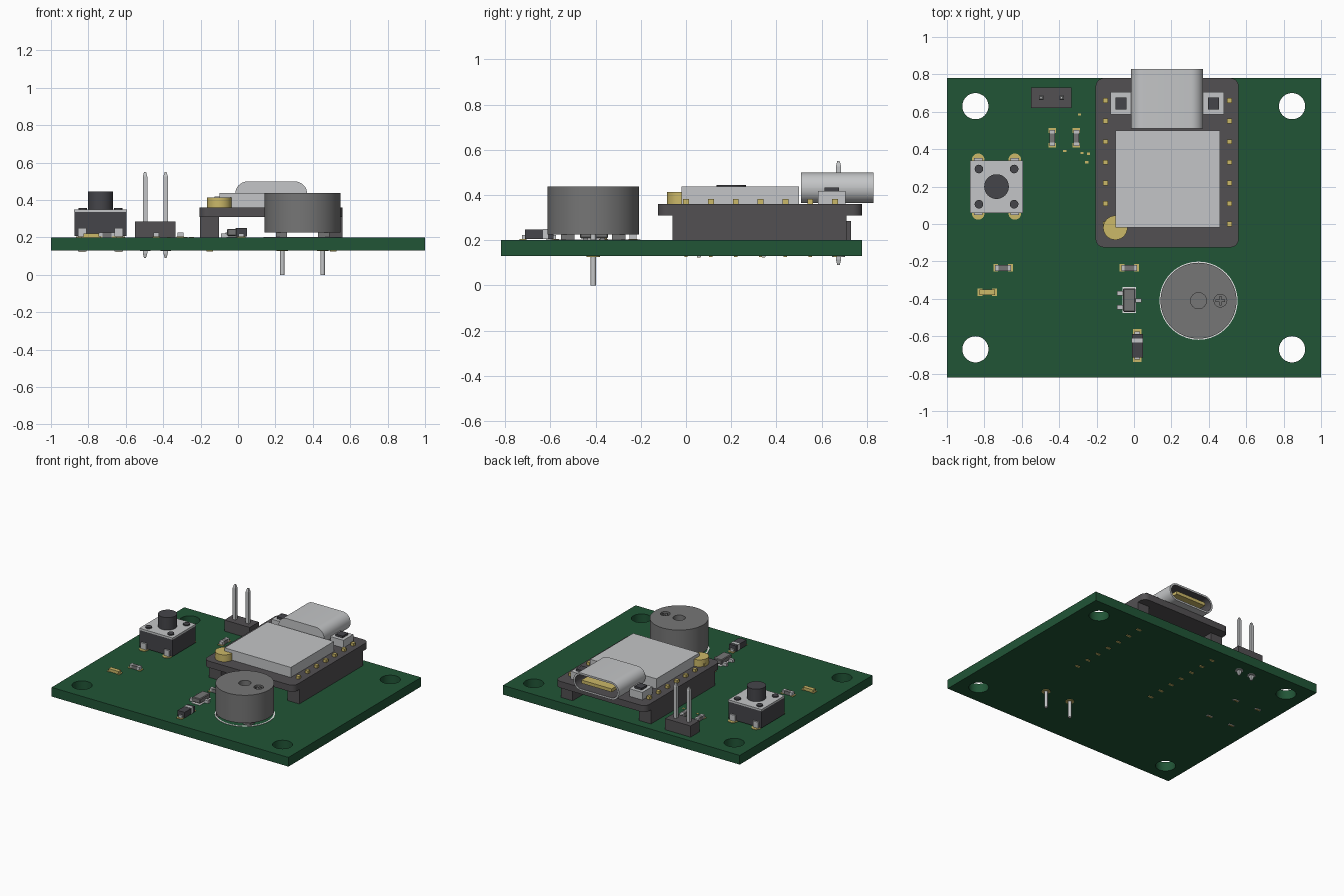
import bpy, bmesh, math
from mathutils import Vector, Matrix

if "Cube" in bpy.data.objects:
    bpy.data.objects.remove(bpy.data.objects["Cube"], do_unlink=True)


def material(name, r, g, b):
    m = bpy.data.materials.new(name)
    m.use_nodes = True
    m.diffuse_color = (r, g, b, 1)
    m.node_tree.nodes["Principled BSDF"].inputs["Base Color"].default_value = (r, g, b, 1)
    return m


GREEN = material("board green", 0.015, 0.09, 0.037)
DARK = material("dark plastic", 0.085, 0.08, 0.085)
BLACK = material("button charcoal", 0.06, 0.06, 0.068)
GREY = material("buzzer grey", 0.18, 0.18, 0.18)
SILVER = material("silver metal", 0.55, 0.56, 0.57)
GOLD = material("gold plating", 0.6, 0.48, 0.14)
WHITE = material("white print", 0.85, 0.85, 0.85)


def finish(name, bm, mats, smooth=False):
    bmesh.ops.recalc_face_normals(bm, faces=bm.faces)
    mesh = bpy.data.meshes.new(name)
    bm.to_mesh(mesh)
    bm.free()
    for m in mats:
        mesh.materials.append(m)
    ob = bpy.data.objects.new(name, mesh)
    bpy.context.collection.objects.link(ob)
    if smooth:
        bpy.ops.object.select_all(action="DESELECT")
        bpy.context.view_layer.objects.active = ob
        ob.select_set(True)
        bpy.ops.object.shade_smooth_by_angle(angle=math.radians(30))
    return ob


def box(name, x, y, z, mat, bevel=0):
    """Box from (low, high) pairs on each axis."""
    bm = bmesh.new()
    bmesh.ops.create_cube(bm, size=1)
    for v in bm.verts:
        v.co = Vector([(p[0] + p[1]) / 2 + c * (p[1] - p[0]) for p, c in zip((x, y, z), v.co)])
    if bevel:
        bmesh.ops.bevel(bm, geom=bm.edges[:], offset=bevel, segments=1, affect="EDGES")
    return finish(name, bm, [mat])


def block(name, cx, cy, w, d, z0, z1, mat, bevel=0):
    return box(name, (cx - w / 2, cx + w / 2), (cy - d / 2, cy + d / 2), (z0, z1), mat, bevel)


def circle(cx, cy, r, n=40):
    return [(cx + r * math.cos(math.tau * i / n), cy + r * math.sin(math.tau * i / n)) for i in range(n)]


def rounded(x0, x1, y0, y1, r, n=8):
    pts = []
    corners = ((x1 - r, y1 - r), (x0 + r, y1 - r), (x0 + r, y0 + r), (x1 - r, y0 + r))
    for k, (cx, cy) in enumerate(corners):
        for i in range(n + 1):
            a = math.pi / 2 * (k + i / n)
            pts.append((cx + r * math.cos(a), cy + r * math.sin(a)))
    return pts


def plate(name, outline, z0, z1, mat, holes=(), smooth=True):
    """Extruded outline with optional through holes."""
    bm = bmesh.new()
    edges = []
    for loop in (outline, *holes):
        vs = [bm.verts.new((x, y, z0)) for x, y in loop]
        edges += [bm.edges.new((vs[i - 1], vs[i])) for i in range(len(vs))]
    if holes:
        bmesh.ops.triangle_fill(bm, edges=edges, use_beauty=True, normal=(0, 0, 1))
    else:
        bm.faces.new(vs)
    out = bmesh.ops.extrude_face_region(bm, geom=bm.faces[:])
    bmesh.ops.translate(bm, vec=(0, 0, z1 - z0),
                        verts=[g for g in out["geom"] if isinstance(g, bmesh.types.BMVert)])
    return finish(name, bm, [mat], smooth)


def disc(name, cx, cy, r, z0, z1, mat, n=32):
    return plate(name, circle(cx, cy, r, n), z0, z1, mat)


def ring(name, cx, cy, r, inner, z0, z1, mat):
    return plate(name, circle(cx, cy, r), z0, z1, mat, [circle(cx, cy, inner)])


TOP, BOTTOM = 0.2, 0.13

# Circuit board with four mounting holes
plate("circuit_board", [(-1, -0.82), (1, -0.82), (1, 0.78), (-1, 0.78)], BOTTOM, TOP, GREEN,
      [circle(x, y, 0.07) for x in (-0.848, 0.845) for y in (-0.67, 0.63)])

# Controller module: header strips, carrier board, shield
for x in (-0.152, 0.51):
    block("module_header_strip", x, 0.325, 0.1, 0.77, TOP, 0.31, DARK)
    for i in range(7):
        y = i * 0.11
        block("module_pin", x, y, 0.026, 0.026, 0.35, 0.382, GOLD)
        block("module_pin_tail", x, y, 0.035, 0.015, BOTTOM - 0.005, BOTTOM + 0.01, GOLD)
plate("module_board", rounded(-0.205, 0.56, -0.125, 0.78, 0.045), 0.31, 0.36, DARK)
box("module_shield", (-0.1, 0.46), (-0.02, 0.5), (0.36, 0.437), SILVER)
disc("antenna_connector", -0.1, -0.02, 0.065, 0.36, 0.413, GOLD)
for x in (-0.07, 0.425):
    block("module_button_case", x, 0.645, 0.11, 0.12, 0.36, 0.418, SILVER)
    block("module_button_cap", x, 0.645, 0.06, 0.065, 0.418, 0.433, BLACK)

# Port shell: rounded tube with a dark recess and a contact tongue
bm = bmesh.new()
back = bm.faces.new([bm.verts.new((x, 0.51, z)) for x, z in rounded(-0.015, 0.37, 0.364, 0.499, 0.0665)])
out = bmesh.ops.extrude_face_region(bm, geom=[back])
bmesh.ops.translate(bm, vec=(0, 0.32, 0), verts=[g for g in out["geom"] if isinstance(g, bmesh.types.BMVert)])
mouth = max(bm.faces, key=lambda f: f.calc_center_median().y)
bmesh.ops.recalc_face_normals(bm, faces=bm.faces)
bmesh.ops.inset_individual(bm, faces=[mouth], thickness=0.014)
out = bmesh.ops.extrude_discrete_faces(bm, faces=[mouth])
floor = out["faces"][0]
bmesh.ops.translate(bm, vec=(0, -0.2, 0), verts=floor.verts[:])
floor.material_index = 1
for e in floor.edges:
    for f in e.link_faces:
        f.material_index = 1
finish("port_shell", bm, [SILVER, DARK], True)
box("port_tongue", (0.05, 0.305), (0.62, 0.825), (0.419, 0.444), GOLD)

# Two pin header
box("pin_header_base", (-0.55, -0.335), (0.62, 0.73), (TOP, 0.285), DARK)
for x in (-0.497, -0.387):
    bm = bmesh.new()
    bmesh.ops.create_cube(bm, size=1)
    bmesh.ops.transform(bm, verts=bm.verts, matrix=Matrix.Translation((x, 0.675, 0.32)) @ Matrix.Diagonal((0.024, 0.024, 0.41, 1)))
    ends = [f for f in bm.faces if abs(f.normal.z) > 0.9]
    for f in ends:
        tip = bmesh.ops.extrude_discrete_faces(bm, faces=[f])["faces"][0]
        c = tip.calc_center_median()
        up = 0.025 if c.z > 0.3 else -0.025
        for v in tip.verts:
            v.co = c + (v.co - c) * 0.45 + Vector((0, 0, up))
    finish("header_pin", bm, [SILVER])
    ring("header_pin_pad", x, 0.675, 0.028, 0.012, BOTTOM - 0.004, BOTTOM, SILVER)

# Push button
bx, by = -0.735, 0.2
block("push_button_body", bx, by, 0.28, 0.28, 0.207, 0.335, BLACK)
block("push_button_cover", bx, by, 0.282, 0.28, 0.335, 0.349, SILVER)
disc("push_button_cap", bx, by, 0.066, 0.349, 0.444, BLACK)
for sx in (-1, 1):
    for sy in (-1, 1):
        disc("push_button_rivet", bx + sx * 0.094, by + sy * 0.094, 0.023, 0.349, 0.358, BLACK, 20)
        px, py = bx + sx * 0.098, by + sy * 0.143
        disc("push_button_pad", px, py, 0.034, TOP, TOP + 0.004, GOLD, 24)
        block("push_button_leg", px, py, 0.045, 0.018, BOTTOM - 0.005, 0.25, SILVER)
        block("push_button_tail", px, py, 0.035, 0.015, BOTTOM - 0.007, BOTTOM, GOLD)

# Buzzer with two openings in the lid
zx, zy = 0.345, -0.41
disc("buzzer_body", zx, zy, 0.203, 0.225, 0.38, GREY, 64)
plate("buzzer_lid", circle(zx, zy, 0.203, 64), 0.38, 0.437, GREY,
      [circle(zx, zy, 0.043, 24), circle(zx + 0.117, zy, 0.034, 24)])
for w, d in ((0.05, 0.012), (0.012, 0.05)):
    block("buzzer_polarity_mark", zx + 0.117, zy, w, d, 0.38, 0.43, GREY)
ring("buzzer_outline_print", zx, zy, 0.209, 0.198, TOP, TOP + 0.003, WHITE)
for i in range(4):
    a = math.pi * (i / 2 + 0.25)
    block("buzzer_foot", zx + 0.16 * math.cos(a), zy + 0.16 * math.sin(a), 0.06, 0.06, TOP, 0.225, GREY)
for x in (0.237, 0.453):
    disc("buzzer_pin", x, zy, 0.012, 0, 0.225, SILVER, 16)
    ring("buzzer_pin_pad", x, zy, 0.03, 0.012, BOTTOM - 0.004, BOTTOM, GOLD)


# Small surface parts: gold pads, metal ends, coloured middle
def chip(name, x, y, upright, mid, end, height=0.026):
    def part(label, off, length, width, z0, z1, mat):
        dx, dy = (0, off) if upright else (off, 0)
        w, d = (width, length) if upright else (length, width)
        block(name + label, x + dx, y + dy, w, d, z0, z1, mat)
    part("_body", 0, 0.05, 0.03, TOP, TOP + height, mid)
    for s in (-1, 1):
        part("_end", s * 0.033, 0.018, 0.031, TOP, TOP + height, end)
        part("_pad", s * 0.039, 0.026, 0.04, TOP, TOP + 0.004, GOLD)


for cx in (-0.437, -0.308):
    chip("capacitor", cx, 0.46, True, GREY, SILVER)
chip("resistor", -0.7, -0.235, False, GREY, SILVER)
chip("resistor", -0.025, -0.235, False, GREY, SILVER)
chip("indicator_light", -0.785, -0.365, False, GOLD, GOLD, 0.022)

# Transistor with three leads
block("transistor_body", -0.025, -0.407, 0.068, 0.125, 0.208, 0.246, GREY, 0.005)
for x, y in ((-0.07, -0.37), (-0.07, -0.445), (0.02, -0.408)):
    block("transistor_lead", x, y, 0.04, 0.022, TOP, 0.222, SILVER)
block("transistor_outline_print", -0.025, -0.407, 0.072, 0.138, TOP, TOP + 0.003, WHITE)

# Diode with a polarity band
block("diode_body", 0.018, -0.65, 0.06, 0.125, 0.205, 0.248, BLACK)
block("diode_band", 0.018, -0.622, 0.062, 0.022, 0.205, 0.25, SILVER)
for s in (-1, 1):
    block("diode_pad", 0.018, -0.65 + s * 0.073, 0.045, 0.03, TOP, TOP + 0.004, GOLD)
    block("diode_lead", 0.018, -0.65 + s * 0.065, 0.03, 0.02, TOP, 0.222, SILVER)

# Plated test dots
for x, y in ((-0.292, 0.585), (-0.37, 0.39), (-0.278, 0.38), (-0.243, 0.375), (-0.253, 0.33)):
    block("test_dot", x, y, 0.017, 0.012, TOP, TOP + 0.003, GOLD)
